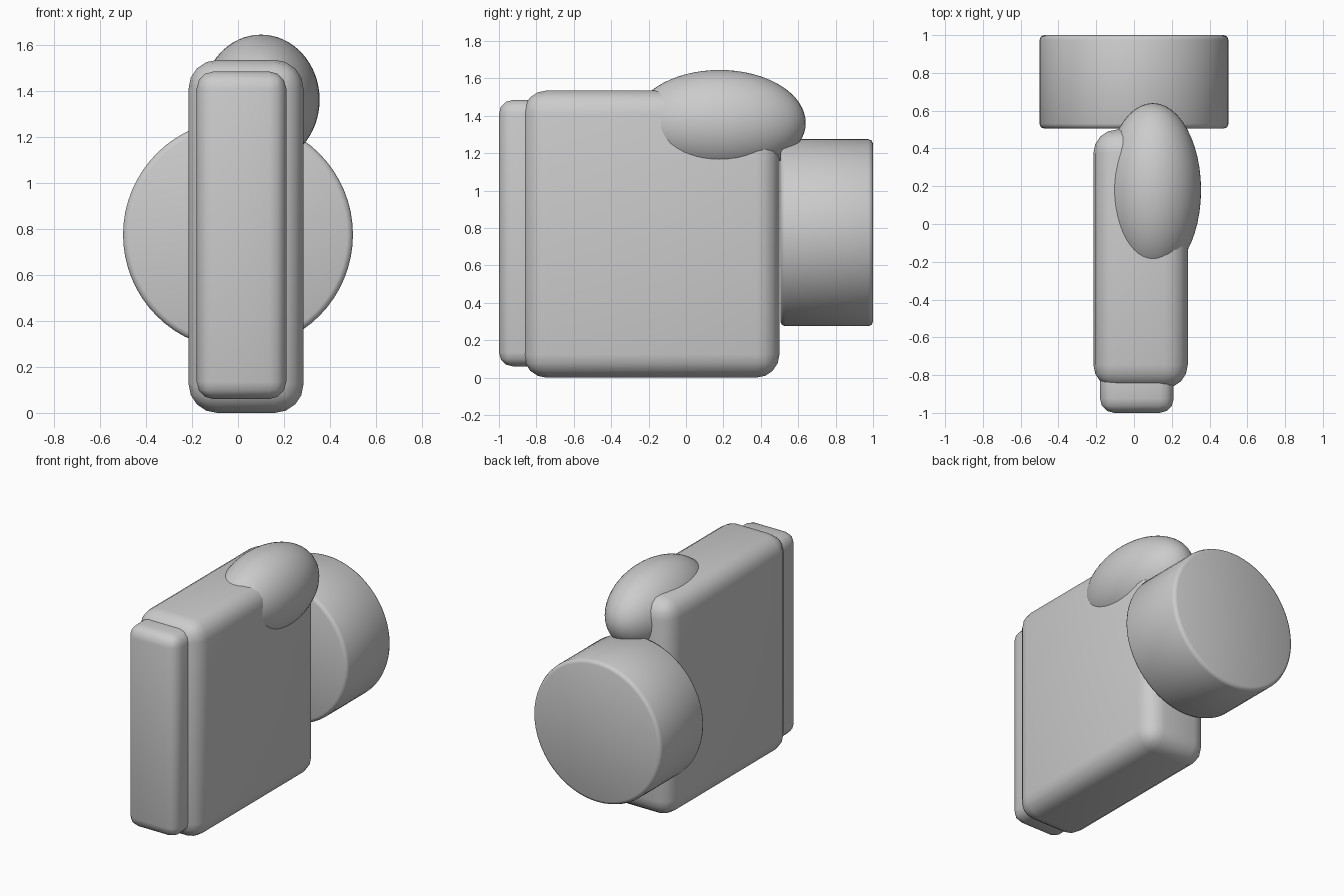
import bpy
import bmesh
from math import radians
from mathutils import Matrix, Vector

if "Cube" in bpy.data.objects:
    bpy.data.objects.remove(bpy.data.objects["Cube"], do_unlink=True)

grey = bpy.data.materials.new("plain_grey")
grey.use_nodes = True
grey.diffuse_color = (0.6, 0.6, 0.6, 1)
grey.node_tree.nodes["Principled BSDF"].inputs["Base Color"].default_value = (0.6, 0.6, 0.6, 1)


def finish(name, bm):
    """Turn a bmesh into a smooth-shaded grey object."""
    bmesh.ops.recalc_face_normals(bm, faces=bm.faces)
    mesh = bpy.data.meshes.new(name)
    bm.to_mesh(mesh)
    bm.free()
    mesh.materials.append(grey)
    obj = bpy.data.objects.new(name, mesh)
    bpy.context.collection.objects.link(obj)
    bpy.ops.object.select_all(action="DESELECT")
    obj.select_set(True)
    bpy.context.view_layer.objects.active = obj
    bpy.ops.object.shade_smooth_by_angle(angle=radians(50))


def round_edges(bm, edges, width, segments):
    bmesh.ops.bevel(bm, geom=edges, offset=width, offset_type="OFFSET",
                    segments=segments, profile=0.5, affect="EDGES")


def rounded_box(name, low, high, width, segments):
    low, high = Vector(low), Vector(high)
    bm = bmesh.new()
    bmesh.ops.create_cube(bm, size=1)
    bmesh.ops.scale(bm, vec=high - low, verts=bm.verts)
    bmesh.ops.translate(bm, vec=(low + high) / 2, verts=bm.verts)
    round_edges(bm, bm.edges[:], width, segments)
    finish(name, bm)


# Tall slab body and the narrower panel on its front
rounded_box("body", (-0.215, -0.87, 0), (0.285, 0.5, 1.535), 0.125, 4)
rounded_box("front_panel", (-0.18, -1, 0.06), (0.21, -0.7, 1.485), 0.075, 3)

# Thick disc behind the body, with softened rims
bm = bmesh.new()
bmesh.ops.create_cone(bm, cap_ends=True, segments=64, radius1=0.5, radius2=0.5, depth=0.495,
                      matrix=Matrix.Translation((0, 0.7525, 0.775)) @ Matrix.Rotation(radians(90), 4, "X"))
rims = [e for e in bm.edges if any(len(f.verts) > 4 for f in e.link_faces)]
round_edges(bm, rims, 0.025, 2)
finish("rear_disc", bm)

# Egg-shaped knob sunk into the top rear corner
bm = bmesh.new()
bmesh.ops.create_uvsphere(bm, u_segments=48, v_segments=32, radius=1)
bmesh.ops.scale(bm, vec=(0.255, 0.46, 0.283), verts=bm.verts)
bmesh.ops.translate(bm, vec=(0.1, 0.18, 1.362), verts=bm.verts)
finish("top_knob", bm)
